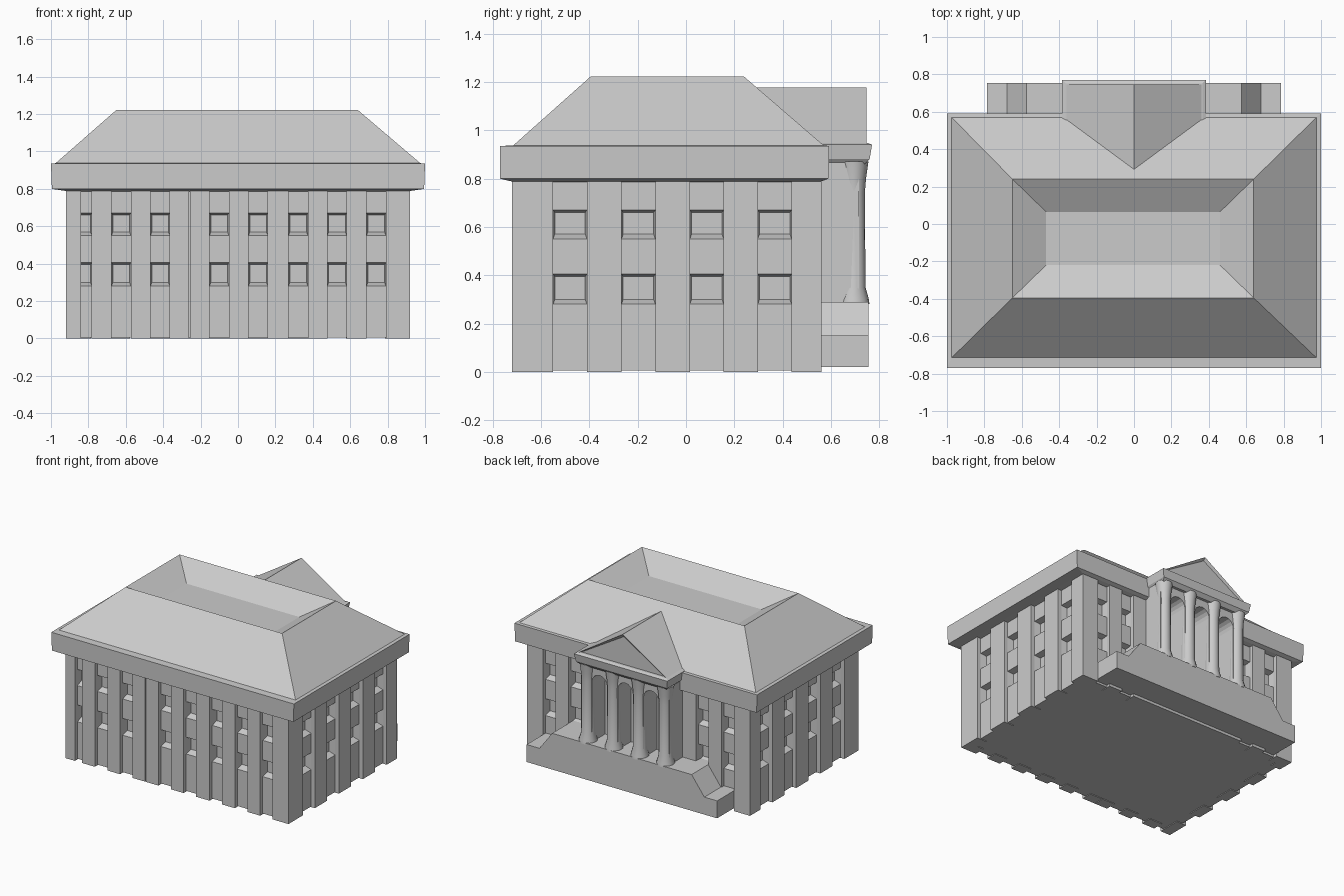
import bpy, bmesh, math
from mathutils import Matrix, Vector

if "Cube" in bpy.data.objects:
    bpy.data.objects.remove(bpy.data.objects["Cube"], do_unlink=True)

stone = bpy.data.materials.new("grey_stone")
stone.use_nodes = True
GREY = (0.6, 0.6, 0.6, 1)
stone.diffuse_color = GREY
stone.node_tree.nodes["Principled BSDF"].inputs["Base Color"].default_value = GREY


def finish(name, bm, recalc=True):
    if recalc:
        bmesh.ops.recalc_face_normals(bm, faces=bm.faces)
    mesh = bpy.data.meshes.new(name)
    bm.to_mesh(mesh)
    bm.free()
    mesh.materials.append(stone)
    obj = bpy.data.objects.new(name, mesh)
    bpy.context.collection.objects.link(obj)
    return obj


def rect(x0, x1, y0, y1, z):
    return [(x0, y0, z), (x1, y0, z), (x1, y1, z), (x0, y1, z)]


def loft(bm, rings):
    """Skin closed rings of points and cap both ends."""
    loops = [[bm.verts.new(p) for p in ring] for ring in rings]
    n = len(loops[0])
    for a, b in zip(loops, loops[1:]):
        for i in range(n):
            j = (i + 1) % n
            bm.faces.new((a[i], a[j], b[j], b[i]))
    bm.faces.new(loops[0][::-1])
    return bm.faces.new(loops[-1])


def extrude_xz(bm, outline, y0, y1):
    return loft(bm, [[(x, y, z) for x, z in outline] for y in (y0, y1)])


# Walls: pilasters alternate with recessed bays holding two windows each
MID_Y, HALF_X, HALF_Y = -0.08, 0.92, 0.64
RECESS, PANE, TOP = 0.03, 0.075, 0.82
ROWS = [0.015, 0.28, 0.405, 0.55, 0.67, TOP]


def facade(name, angle, half_len, half_depth, bays):
    turn = Matrix.Translation((0, MID_Y, 0)) @ Matrix.Rotation(angle, 4, 'Z')

    def at(u, d, z):
        return turn @ Vector((u, d - half_depth, z))

    piers = bmesh.new()
    edges = [-half_len] + [u for bay in bays for u in bay] + [half_len]
    for u0, u1 in zip(edges[::2], edges[1::2]):
        loft(piers, [[at(u0, 0, z), at(u1, 0, z), at(u1, 0.08, z), at(u0, 0.08, z)]
                     for z in (0, TOP)])
    finish(name + "_pilasters", piers)

    panels = bmesh.new()

    def quad(*pts):
        panels.faces.new([panels.verts.new(at(*p)) for p in pts])

    for u0, u1 in bays:
        for row, (z0, z1) in enumerate(zip(ROWS, ROWS[1:])):
            outer = [(u0, RECESS, z0), (u1, RECESS, z0), (u1, RECESS, z1), (u0, RECESS, z1)]
            if row % 2 == 0 or u1 - u0 < 0.05:
                quad(*outer)
                continue
            # Window with a sloping sill, splayed sides and a pane
            a, b, c, e = u0 + 0.007, u1 - 0.007, z0 + 0.02, z1 - 0.01
            inner = [(a, PANE, c), (b, PANE, c), (b, PANE, e), (a, PANE, e)]
            for i in range(4):
                j = (i + 1) % 4
                quad(outer[i], outer[j], inner[j], inner[i])
            quad(*inner)
    bmesh.ops.remove_doubles(panels, verts=panels.verts, dist=0.0005)
    finish(name + "_bays", panels, recalc=False)


def bays_from(starts, width):
    return [(s, s + width) for s in starts]


front = bays_from([-0.885, -0.676, -0.468, -0.152, 0.056, 0.27, 0.478, 0.687], 0.103)
front.insert(3, (-0.261, -0.256))
back = bays_from([-0.787, -0.577, 0.474, 0.684], 0.103)
side = bays_from([-0.47, -0.187, 0.096, 0.377], 0.14)
mirrored = [(-b, -a) for a, b in reversed(side)]
facade("front_wall", 0, HALF_X, HALF_Y, front)
facade("left_wall", math.pi / 2, HALF_Y, HALF_X, side)
facade("back_wall", math.pi, HALF_X, HALF_Y, back)
facade("right_wall", -math.pi / 2, HALF_Y, HALF_X, mirrored)

# Floor slab
bm = bmesh.new()
fx, fy = HALF_X - RECESS, HALF_Y - RECESS
loft(bm, [rect(-fx, fx, MID_Y - fy, MID_Y + fy, z) for z in (0.005, 0.02)])
finish("floor_slab", bm)

# Eave band and hipped roof with a sunken centre
bm = bmesh.new()
loft(bm, [rect(-0.9, 0.9, -0.7, 0.54, 0.785),
          rect(-0.93, 0.93, -0.73, 0.565, 0.79),
          rect(-0.995, 0.995, -0.77, 0.59, 0.8),
          rect(-1, 1, -0.77, 0.592, 0.935),
          rect(-0.975, 0.975, -0.715, 0.57, 0.937),
          rect(-0.65, 0.64, -0.395, 0.24, 1.222),
          rect(-0.47, 0.46, -0.22, 0.065, 1.12)])
finish("hipped_roof", bm)

# Raised terrace with sloped ends
half = [(0.785, 0.02), (0.785, 0.15), (0.68, 0.15), (0.575, 0.29)]
bm = bmesh.new()
extrude_xz(bm, half + [(-x, z) for x, z in reversed(half)], 0.5, 0.755)
finish("terrace", bm)

# Arcade: one outline with three arched openings
PITCH, GAP, FOOT, SPRING = 0.213, 0.062, 0.28, 0.74
outline = [(-0.365, FOOT), (-0.365, 0.88), (0.365, 0.88), (0.365, FOOT)]
for cx in (PITCH, 0, -PITCH):
    outline.append((cx + GAP, FOOT))
    for i in range(9):
        t = math.pi * i / 8
        outline.append((cx + GAP * math.cos(t), SPRING + GAP * math.sin(t)))
    outline.append((cx - GAP, FOOT))
bm = bmesh.new()
extrude_xz(bm, outline, 0.5, 0.715)
finish("portico_arcade", bm)

# Round columns with flared feet and capitals
PROFILE = [(0.064, 0.28), (0.062, 0.3), (0.048, 0.35), (0.045, 0.74), (0.05, 0.8), (0.06, 0.87)]
for k in range(4):
    cx = (k - 1.5) * PITCH
    bm = bmesh.new()
    loft(bm, [[(cx + r * math.cos(math.tau * i / 16), 0.695 + r * math.sin(math.tau * i / 16), z)
               for i in range(16)] for r, z in PROFILE])
    column = finish("portico_column_%d" % (k + 1), bm)
    bpy.ops.object.select_all(action='DESELECT')
    column.select_set(True)
    bpy.context.view_layer.objects.active = column
    bpy.ops.object.shade_smooth_by_angle(angle=math.radians(40))

# Entablature
bm = bmesh.new()
loft(bm, [rect(-0.355, 0.355, 0.5, 0.735, 0.855),
          rect(-0.375, 0.375, 0.5, 0.76, 0.88),
          rect(-0.385, 0.385, 0.5, 0.77, 0.94),
          rect(-0.365, 0.365, 0.5, 0.75, 0.948)])
finish("entablature", bm)

# Gable with a recessed pediment face
bm = bmesh.new()
gable = extrude_xz(bm, [(0.38, 0.935), (0, 1.177), (-0.38, 0.935)], 0.25, 0.747)
bmesh.ops.recalc_face_normals(bm, faces=bm.faces)
bmesh.ops.inset_individual(bm, faces=[gable], thickness=0.022, depth=-0.015)
finish("pediment", bm)
